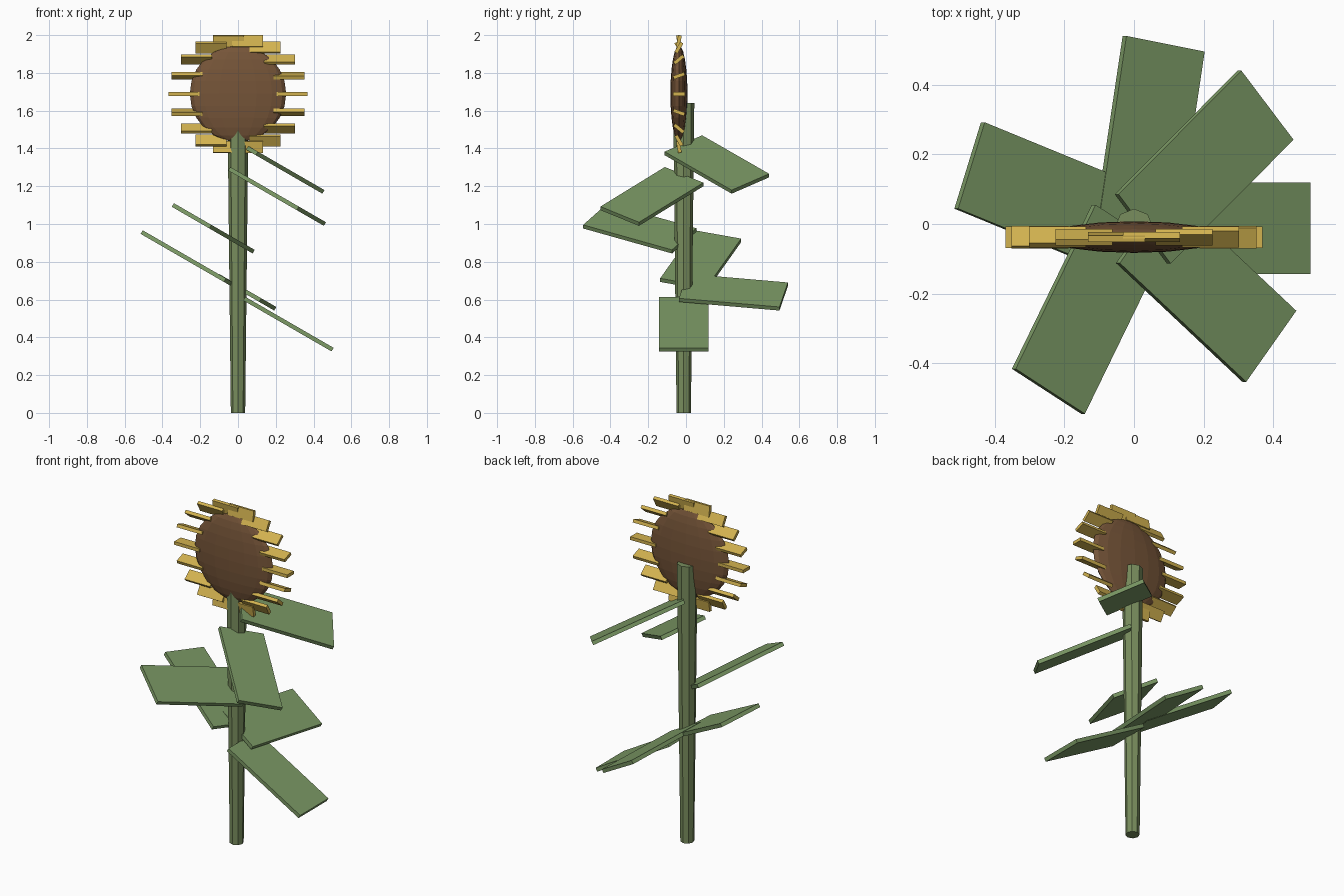
import bpy
from math import sin, cos, pi, radians
from mathutils import Matrix, Vector

if "Cube" in bpy.data.objects:
    bpy.data.objects.remove(bpy.data.objects["Cube"])


def material(name, rgb):
    m = bpy.data.materials.new(name)
    m.diffuse_color = (*rgb, 1)
    m.use_nodes = True
    m.node_tree.nodes["Principled BSDF"].inputs["Base Color"].default_value = m.diffuse_color
    return m


GREEN = material("leaf_green", (0.20, 0.32, 0.13))
STEM = material("stem_green", (0.19, 0.27, 0.11))
BROWN = material("seed_brown", (0.18, 0.09, 0.04))
YELLOW = material("petal_yellow", (0.65, 0.45, 0.08))
Y0 = -0.012


def finish(name, mat):
    ob = bpy.context.object
    ob.name = name
    ob.data.materials.append(mat)
    return ob


def box(name, size, centre, rot, mat):
    bpy.ops.mesh.primitive_cube_add(size=1)
    ob = finish(name, mat)
    ob.data.transform(Matrix.Diagonal((*size, 1)))
    ob.matrix_world = Matrix.Translation(Vector(centre)) @ rot
    return ob


# Eight-sided stem, slightly wider towards the top
bpy.ops.mesh.primitive_cone_add(vertices=8, radius1=0.038, radius2=0.056,
                                depth=1.64, location=(0, Y0, 0.82))
finish("stem", STEM)

# Flattened seed head
bpy.ops.mesh.primitive_uv_sphere_add(segments=16, ring_count=12, radius=0.255,
                                     location=(0, -0.0375, 1.69))
head = finish("seed_head", BROWN)
head.scale = (1, 0.178, 1)

# Ring of petals, each turned about the x axis
for i in range(18):
    a = 2 * pi * i / 18
    box(f"petal_{i + 1}", (0.164, 0.062, 0.019),
        (0.287 * cos(a), -0.0375, 1.688 + 0.284 * sin(a)),
        Matrix.Rotation(a, 4, 'X'), YELLOW)

# Leaves spiral up the stem, all sharing one tilted plane direction
tilt = Matrix.Rotation(radians(30), 4, 'Y')
for i in range(6):
    a = 1.4 * i
    box(f"leaf_{i + 1}", (0.54, 0.263, 0.022),
        (0.267 * cos(a), Y0 + 0.267 * sin(a), 0.47 + 0.169 * i),
        tilt @ Matrix.Rotation(a, 4, 'Z'), GREEN)
